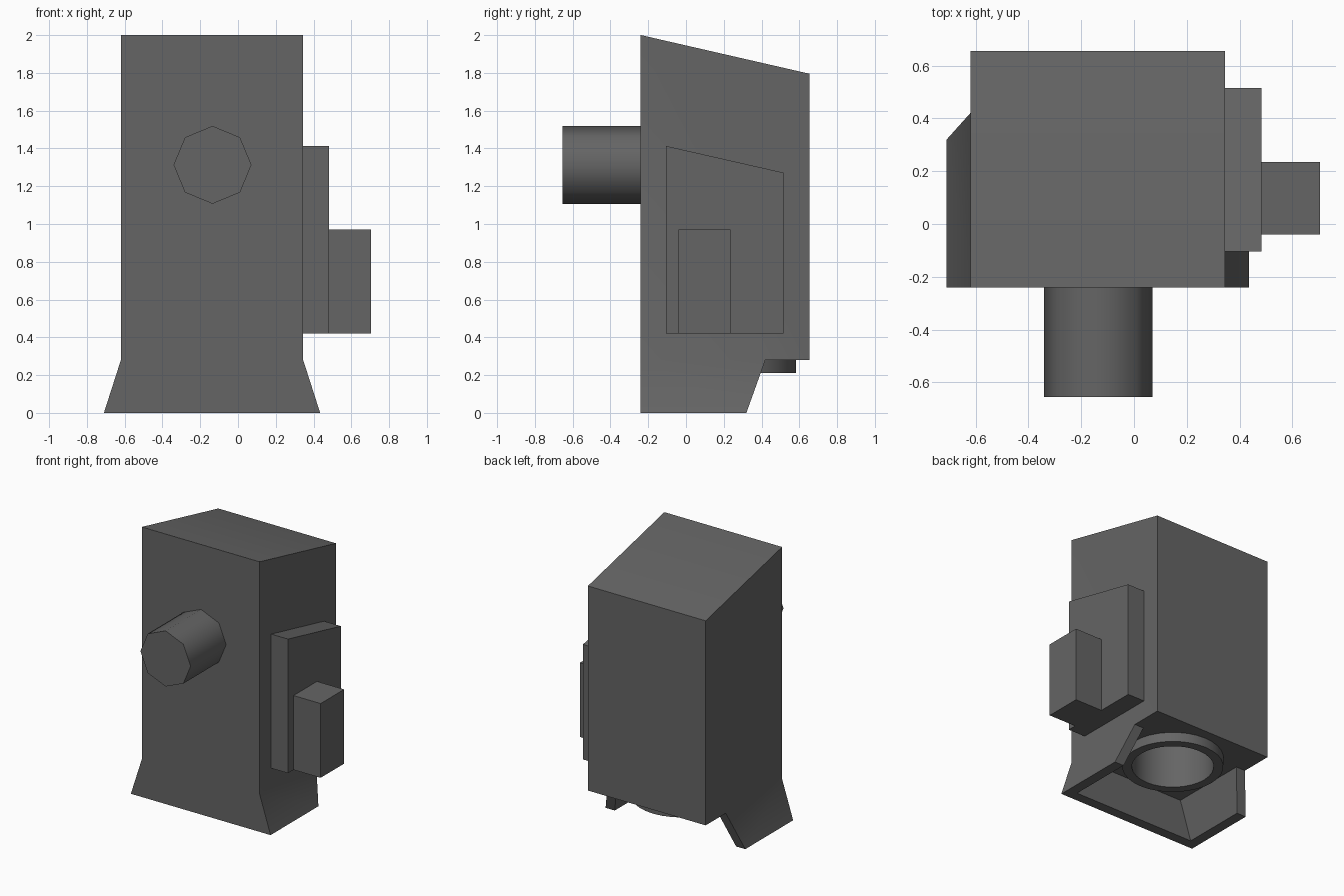
import bpy, bmesh, math
from mathutils import Vector

if "Cube" in bpy.data.objects:
    bpy.data.objects.remove(bpy.data.objects["Cube"])

mat = bpy.data.materials.new("dark grey")
mat.diffuse_color = (0.13, 0.13, 0.13, 1)
mat.use_nodes = True
mat.node_tree.nodes["Principled BSDF"].inputs["Base Color"].default_value = mat.diffuse_color


def finish(bm, name, angle=30):
    bmesh.ops.recalc_face_normals(bm, faces=bm.faces)
    me = bpy.data.meshes.new(name)
    bm.to_mesh(me)
    bm.free()
    me.materials.append(mat)
    me.shade_smooth()
    me.set_sharp_from_angle(angle=math.radians(angle))
    ob = bpy.data.objects.new(name, me)
    bpy.context.collection.objects.link(ob)
    return ob


def prism(name, profile, axis, a, b, angle=30):
    """Extrude a (x,z) profile along y, (y,z) along x or (x,y) along z."""
    bm = bmesh.new()
    place = {'x': lambda p: (a, p[0], p[1]),
             'y': lambda p: (p[0], a, p[1]),
             'z': lambda p: (p[0], p[1], a)}[axis]
    face = bm.faces.new([bm.verts.new(place(p)) for p in profile])
    out = bmesh.ops.extrude_face_region(bm, geom=[face])
    step = Vector([(b - a) * (axis == k) for k in 'xyz'])
    bmesh.ops.translate(bm, vec=step, verts=[v for v in out['geom'] if isinstance(v, bmesh.types.BMVert)])
    return finish(bm, name, angle)


def circle(cx, cy, r, n):
    return [(cx + r * math.cos(2 * math.pi * i / n), cy + r * math.sin(2 * math.pi * i / n)) for i in range(n)]


def cut(ob, cutters):
    for c in cutters:
        c.hide_render = True
        m = ob.modifiers.new(c.name, 'BOOLEAN')
        m.operation, m.solver, m.object = 'DIFFERENCE', 'EXACT', c
    dg = bpy.context.evaluated_depsgraph_get()
    me = bpy.data.meshes.new_from_object(ob.evaluated_get(dg))
    ob.modifiers.clear()
    ob.data = me
    me.shade_smooth()
    me.set_sharp_from_angle(angle=math.radians(30))
    for c in cutters:
        bpy.data.objects.remove(c)


# Body with flared three-sided skirt
body = prism("body", [(-0.71, 0), (0.435, 0), (0.345, 0.28), (0.345, 2), (-0.62, 2), (-0.62, 0.28)],
             'y', -0.24, 0.655)
hx, hy, hr = -0.137, 0.242, 0.275
cut(body, [
    prism("roof_cutter", [(-0.5, 2.06), (-0.5, 2.5), (1, 2.5), (1, 1.716)], 'x', -1, 1),
    prism("skirt_back_cutter", [(0.42, 0.28), (0.284, -0.1), (1, -0.1), (1, 0.28)], 'x', -1, 1),
    prism("skirt_inside_cutter", [(-0.667, -0.1), (0.392, -0.1), (0.27, 0.28), (-0.545, 0.28)],
          'y', -0.165, 1),
    prism("outlet_cutter", circle(hx, hy, hr, 32), 'z', 0.1, 0.68),
])

# Ring around the outlet under the body
bm = bmesh.new()
rows = [[bm.verts.new((x, y, z)) for x, y in circle(hx, hy, r, 32)]
        for r, z in [(0.34, 0.28), (0.34, 0.21), (hr, 0.21), (hr, 0.28)]]
for k in range(4):
    lo, hi = rows[k], rows[(k + 1) % 4]
    for i in range(32):
        j = (i + 1) % 32
        bm.faces.new((lo[i], lo[j], hi[j], hi[i]))
finish(bm, "outlet_ring")

# Eight-sided front pipe, smooth around its side
prism("front_pipe", circle(-0.135, 1.313, 0.206, 8), 'y', -0.655, -0.23, 60)

# Side panel with slanted top and the block on it
prism("side_panel", [(-0.105, 0.42), (0.515, 0.42), (0.515, 1.272), (-0.105, 1.413)], 'x', 0.34, 0.483)
prism("side_block", [(-0.04, 0.42), (0.235, 0.42), (0.235, 0.97), (-0.04, 0.97)], 'x', 0.48, 0.705)
